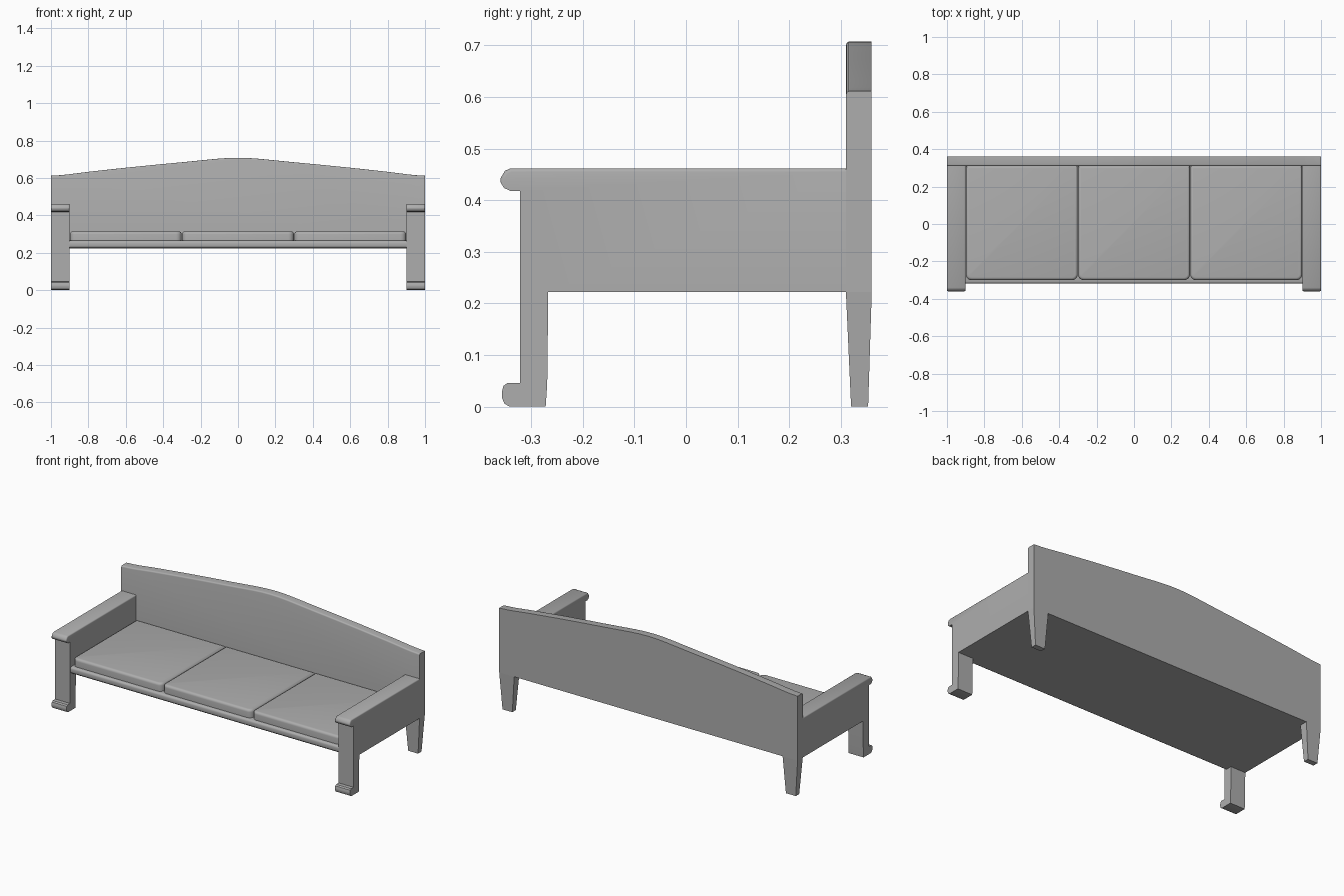
import bpy, bmesh

if "Cube" in bpy.data.objects:
    bpy.data.objects.remove(bpy.data.objects["Cube"])

grey = bpy.data.materials.new("dark_grey")
grey.diffuse_color = (.42, .42, .42, 1)
grey.use_nodes = True
grey.node_tree.nodes["Principled BSDF"].inputs["Base Color"].default_value = grey.diffuse_color


def finish(name, bm):
    bmesh.ops.recalc_face_normals(bm, faces=bm.faces)
    me = bpy.data.meshes.new(name)
    bm.to_mesh(me)
    bm.free()
    me.materials.append(grey)
    ob = bpy.data.objects.new(name, me)
    bpy.context.collection.objects.link(ob)
    bpy.ops.object.select_all(action='DESELECT')
    bpy.context.view_layer.objects.active = ob
    ob.select_set(True)
    bpy.ops.object.shade_smooth_by_angle(angle=0.6)
    return ob


def prism(profile, lo, hi):
    """Bridge two copies of a profile; lo and hi map (u, v) to 3D."""
    bm = bmesh.new()
    a = [bm.verts.new(lo(*p)) for p in profile]
    b = [bm.verts.new(hi(*p)) for p in profile]
    bm.faces.new(a)
    bm.faces.new(b[::-1])
    n = len(profile)
    for i in range(n):
        bm.faces.new((a[i], b[i], b[(i + 1) % n], a[(i + 1) % n]))
    bmesh.ops.recalc_face_normals(bm, faces=bm.faces)
    return bm


def bevel(bm, test, width, segments=3):
    edges = [e for e in bm.edges if test(e.verts[0].co, e.verts[1].co)]
    bmesh.ops.bevel(bm, geom=edges, offset=width, segments=segments,
                    profile=0.5, affect='EDGES', clamp_overlap=True)


def box(x0, x1, y0, y1, z0, z1):
    return prism([(x0, y0), (x1, y0), (x1, y1), (x0, y1)],
                 lambda u, v: (u, v, z0), lambda u, v: (u, v, z1))


# Camel-shaped backrest with a softened front top edge
half = [(0.06, .7065), (0.12, .702), (0.2, .694), (0.3, .684), (0.42, .673),
        (0.6, .655), (0.8, .633), (0.91, .619), (0.95, .615), (1, .612)]
top = [(-x, z) for x, z in half[::-1]] + [(0, .708)] + half
bm = prism([(-1, .222)] + top + [(1, .222)],
           lambda u, v: (u, .31, v), lambda u, v: (u, .36, v))
bevel(bm, lambda p, q: max(p.y, q.y) < .32 and min(p.z, q.z) > .5, .008)
finish("backrest", bm)

# Arm panel with front leg, arm nose and foot in one side profile
side = [(.31, .222), (.31, .462), (-.34, .462), (-.351, .457), (-.36, .442),
        (-.36, .436), (-.353, .424), (-.34, .418), (-.322, .418),
        (-.322, .046), (-.346, .046), (-.354, .040), (-.357, .028),
        (-.357, .018), (-.352, .006), (-.342, 0), (-.272, 0), (-.269, .045),
        (-.267, .222)]
for s, label in ((-1, "left"), (1, "right")):
    bm = prism(side, lambda u, v: (s * .9, u, v), lambda u, v: (s * 1, u, v))
    bevel(bm, lambda p, q: abs(p.x - q.x) < .001 and min(p.z, q.z) > .43, .009)
    finish("arm_" + label, bm)

    # Tapered back leg
    bm = box(.9, 1, .31, .36, 0, .222)
    for v in bm.verts:
        if v.co.z < .1:
            v.co.x = .95 + (v.co.x - .95) * .66
            v.co.y = .336 + (.017 if v.co.y > .33 else -.016)
        v.co.x *= s
    finish("back_leg_" + label, bm)

# Seat base with a rounded front rail
bm = box(-.9, .9, -.305, .31, .222, .262)
finish("seat_base", bm)
bm = box(-.9, .9, -.319, -.27, .226, .265)
bevel(bm, lambda p, q: max(p.y, q.y) < -.3 and abs(p.z - q.z) < .001, .012)
finish("front_rail", bm)

# Three seat cushions
for i in range(3):
    x = -.6 + .6 * i
    bm = box(x - .299, x + .299, -.3, .312, .26, .314)
    bevel(bm, lambda p, q: abs(p.z - q.z) > .01 and max(p.y, q.y) < 0, .03, 4)
    bevel(bm, lambda p, q: min(p.z, q.z) > .31, .015, 4)
    finish("cushion_%d" % (i + 1), bm)
